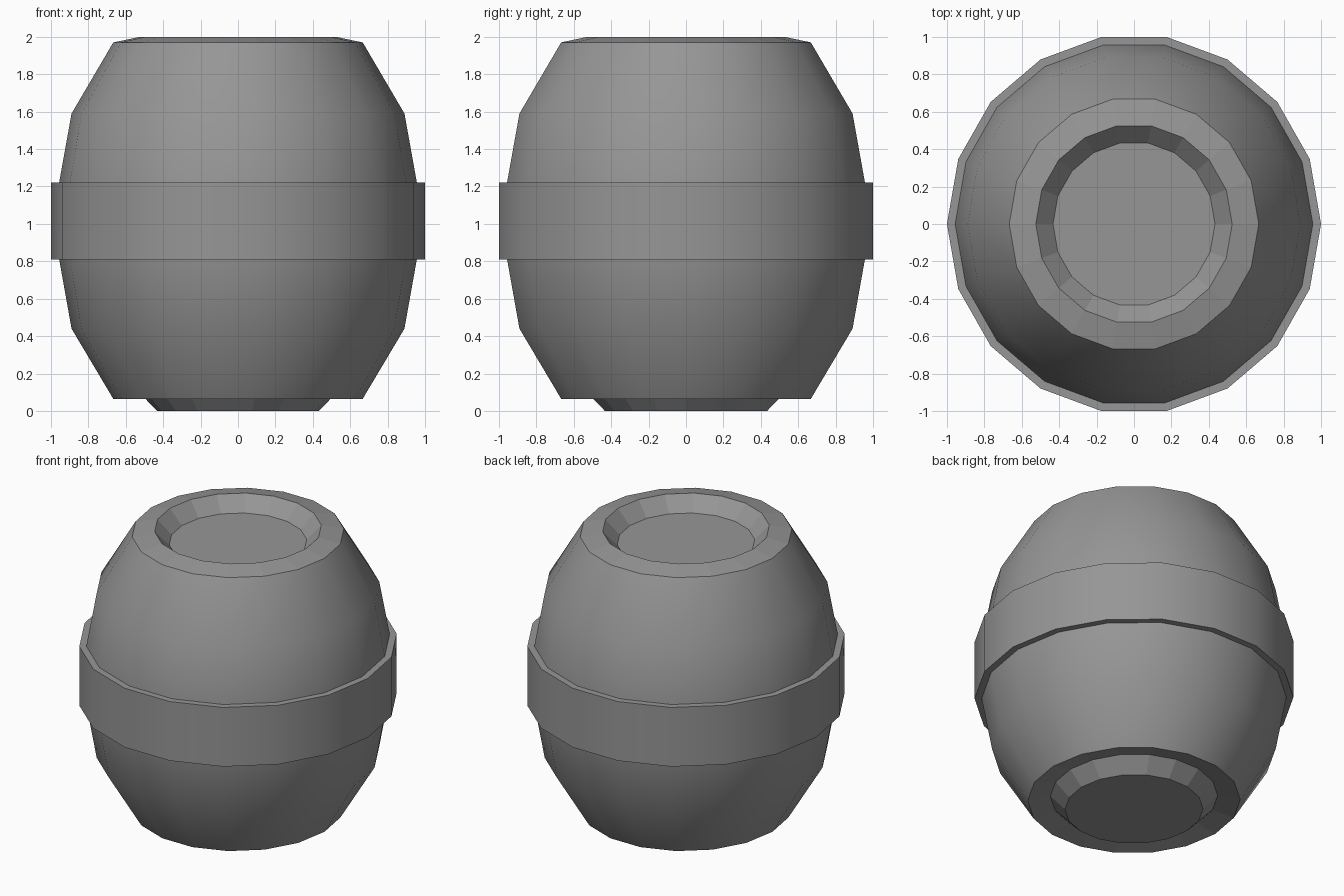
import bpy, bmesh, math

SIDES = 18
Y_STRETCH = 1 / math.cos(math.radians(10))  # makes the faceted round equally wide and deep

cube = bpy.data.objects.get("Cube")
if cube:
    bpy.data.objects.remove(cube, do_unlink=True)

grey = bpy.data.materials.new("mid_grey")
grey.use_nodes = True
colour = (0.305, 0.305, 0.305, 1)
grey.diffuse_color = colour
grey.node_tree.nodes["Principled BSDF"].inputs["Base Color"].default_value = colour


def lathe(name, profile, smooth, closed=False, cap=None):
    """Turn a (radius, height) profile; cap fills the last ring."""
    bm = bmesh.new()
    rings = []
    for r, z in profile:
        angles = [math.tau * i / SIDES for i in range(SIDES)]
        rings.append([bm.verts.new((r * math.cos(a), r * math.sin(a) * Y_STRETCH, z))
                      for a in angles])
    pairs = list(zip(rings, rings[1:]))
    if closed:
        pairs.append((rings[-1], rings[0]))
    for low, high in pairs:
        for i in range(SIDES):
            j = (i + 1) % SIDES
            bm.faces.new((low[i], low[j], high[j], high[i]))
    if cap == "up":
        bm.faces.new(rings[-1])
    elif cap == "down":
        bm.faces.new(rings[-1][::-1])
        bmesh.ops.reverse_faces(bm, faces=[f for f in bm.faces if len(f.verts) == 4])
    mesh = bpy.data.meshes.new(name)
    bm.to_mesh(mesh)
    bm.free()
    mesh.materials.append(grey)
    obj = bpy.data.objects.new(name, mesh)
    bpy.context.collection.objects.link(obj)
    if smooth:
        bpy.ops.object.select_all(action='DESELECT')
        obj.select_set(True)
        bpy.context.view_layer.objects.active = obj
        bpy.ops.object.shade_smooth_by_angle(angle=math.radians(35))
    return obj


# Bulging wall
lathe("barrel_wall", [(0.667, 0.065), (0.89, 0.44), (0.993, 1.017),
                      (0.89, 1.59), (0.667, 1.97)], True)

# Hoop around the middle
lathe("middle_hoop", [(0.95, 0.81), (1, 0.81), (1, 1.222), (0.95, 1.222)],
      True, closed=True)

# Sunken lid, and a base plate of the same form that stands proud below
lathe("top_lid", [(0.667, 1.97), (0.525, 2.0), (0.433, 1.904)], False, cap="up")
lathe("base_plate", [(0.667, 0.065), (0.525, 0.096), (0.433, 0)], False, cap="down")
